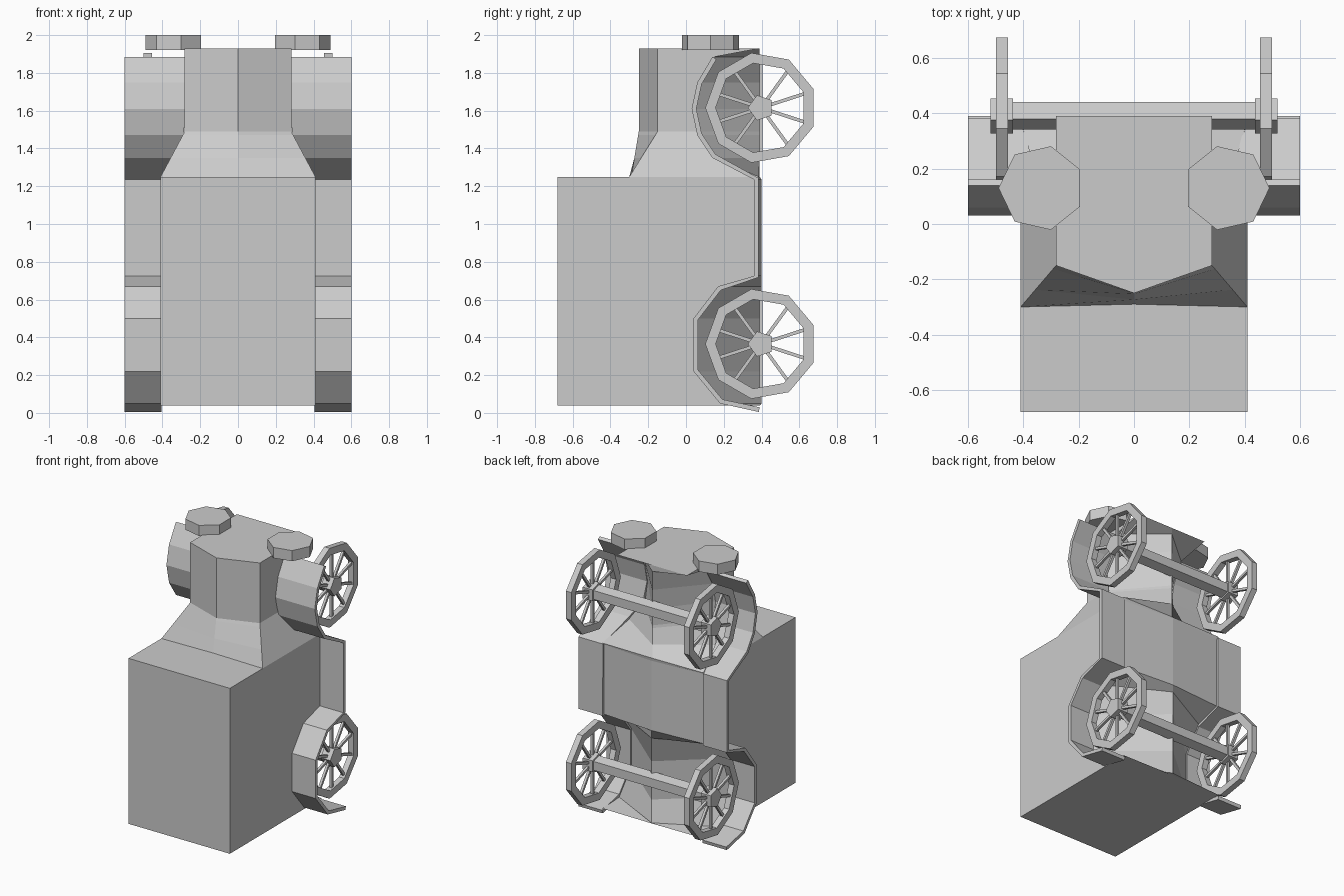
import bpy, bmesh
from math import cos, sin, pi, radians, hypot
from mathutils import Vector

if "Cube" in bpy.data.objects:
    bpy.data.objects.remove(bpy.data.objects["Cube"])


def loft(name, rings, loop=False):
    """Skin a list of equal-length rings; cap the ends unless it loops."""
    bm = bmesh.new()
    vs = [[bm.verts.new(p) for p in r] for r in rings]
    n = len(vs[0])
    pairs = list(zip(vs, vs[1:])) + ([(vs[-1], vs[0])] if loop else [])
    for a, b in pairs:
        for i in range(n):
            j = (i + 1) % n
            bm.faces.new((a[i], a[j], b[j], b[i]))
    if not loop:
        bm.faces.new(vs[0][::-1])
        bm.faces.new(vs[-1])
    bmesh.ops.recalc_face_normals(bm, faces=bm.faces)
    me = bpy.data.meshes.new(name)
    bm.to_mesh(me)
    bm.free()
    ob = bpy.data.objects.new(name, me)
    bpy.context.collection.objects.link(ob)
    return ob


def circle_x(x, y, z, r, n, start=pi):
    """Polygon ring facing along x."""
    return [(x, y + r * cos(start + 2 * pi * i / n), z + r * sin(start + 2 * pi * i / n))
            for i in range(n)]


# Fender line seen from the side (y, z), from tail to nose
LINE = [(0.385, 0.005), (0.18, 0.05), (0.04, 0.22), (0.04, 0.50), (0.17, 0.67), (0.36, 0.725),
        (0.36, 1.235), (0.14, 1.35), (0.06, 1.47), (0.03, 1.61), (0.06, 1.75), (0.14, 1.885)]


def half_width(z):
    t = min(max((z - 1.25) / 0.24, 0), 1)
    return 0.41 - 0.128 * t


# Body, cowl and hood: sections stacked along z with a keel underneath
def section(z, side, mid, arch, keel=0.39):
    w = half_width(z)
    return [(-w, side, z), (0, mid, z), (w, side, z), (w, arch, z), (0, keel, z), (-w, arch, z)]


loft("cabin_body", [section(0.04, -0.68, -0.68, 0.385)]
     + [section(z, -0.68, -0.68, y + 0.01, 0.40) for y, z in LINE[1:7]]
     + [section(1.25, -0.68, -0.68, 0.385)])
rings = [section(1.25, -0.30, -0.29, 0.385)]
for y, z in LINE[7:]:
    t = min((z - 1.25) / 0.24, 1)
    rings.append(section(z, -0.30 + 0.15 * t, -0.29 + 0.04 * t, y + 0.01))
    if z == 1.47:
        rings.append(section(1.49, -0.15, -0.25, 0.065))
rings.append(section(1.93, -0.15, -0.25, 0.39))
loft("hood", rings)

# Fenders with running boards
for s, side in ((1, "right"), (-1, "left")):
    rings = []
    for i, (y, z) in enumerate(LINE):
        a, b = LINE[max(i - 1, 0)], LINE[min(i + 1, len(LINE) - 1)]
        d = Vector((b[0] - a[0], b[1] - a[1])).normalized() * 0.025
        iy, iz = y + d.y, z - d.x
        iz = max(iz, 0.0)
        w = half_width(z) - 0.005
        rings.append([(s * w, y, z), (s * 0.6, y, z), (s * 0.6, iy, iz), (s * w, iy, iz)])
    loft(side + "_fender", rings)

    # Headlight
    loft(side + "_headlight", [[(s * (0.335 + 0.155 * cos(2 * pi * k / 7)),
                                 0.13 + 0.155 * sin(2 * pi * k / 7), z) for k in range(7)]
                               for z in (1.922, 2.0)])

# Wheels and axles
WY = 0.397
for z, end in ((0.365, "rear"), (1.615, "front")):
    loft(end + "_axle", [circle_x(x, WY, z, 0.055, 5) for x in (-0.45, 0.45)])
    for s, side in ((1, "right"), (-1, "left")):
        name = f"{end}_{side}_wheel"
        xi, xo = s * 0.456, s * 0.499
        loft(name + "_rim", [circle_x(x, WY, z, r, 9) for x, r in
                             ((xi, 0.295), (xo, 0.295), (xo, 0.24), (xi, 0.24))], loop=True)
        loft(name + "_hub", [circle_x(x, WY, z, 0.07, 5) for x in (s * 0.438, s * 0.518)])
        for k in range(10):
            a = radians(18 + 36 * k)
            c, n = Vector((0, cos(a), sin(a))), Vector((0, -sin(a), cos(a)))
            o, h = Vector((s * 0.478, WY, z)), 0.009
            loft(f"{name}_spoke_{k}", [[o + c * r + n * u * h + Vector((v * h, 0, 0))
                                        for u, v in ((-1, -1), (1, -1), (1, 1), (-1, 1))]
                                       for r in (0.04, 0.245)])
